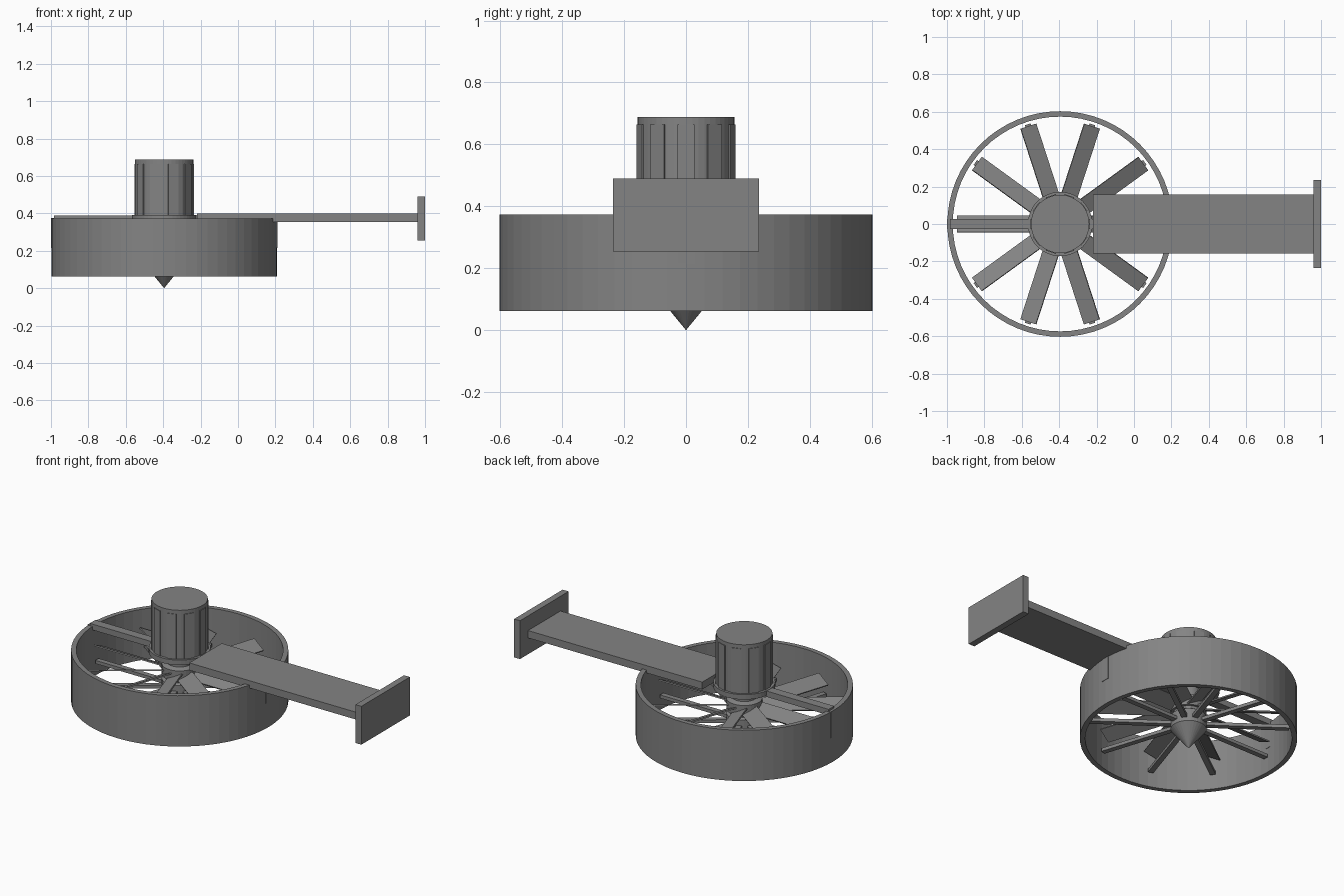
import bpy, bmesh
from math import pi, cos, sin, radians
from mathutils import Matrix

if "Cube" in bpy.data.objects:
    bpy.data.objects.remove(bpy.data.objects["Cube"])

CX = -0.395  # fan axis
dark = bpy.data.materials.new("dark_grey")
dark.diffuse_color = (0.23, 0.23, 0.23, 1)
dark.use_nodes = True
dark.node_tree.nodes["Principled BSDF"].inputs["Base Color"].default_value = dark.diffuse_color


def finish(name, bm):
    bmesh.ops.recalc_face_normals(bm, faces=bm.faces)
    me = bpy.data.meshes.new(name)
    bm.to_mesh(me)
    bm.free()
    me.materials.append(dark)
    ob = bpy.data.objects.new(name, me)
    bpy.context.collection.objects.link(ob)
    return ob


def add_box(bm, lo, hi, mat=Matrix.Identity(4)):
    size = [h - l for l, h in zip(lo, hi)]
    mid = [(h + l) / 2 for l, h in zip(lo, hi)]
    bmesh.ops.create_cube(bm, size=1, matrix=mat @ Matrix.Translation(mid)
                          @ Matrix.Diagonal((*size, 1)))


def box(name, lo, hi):
    bm = bmesh.new()
    add_box(bm, lo, hi)
    return finish(name, bm)


def lathe(name, profile, n, closed=False):
    """Revolve (radius, z) points about the fan axis."""
    bm = bmesh.new()
    rings = []
    for r, z in profile:
        if r == 0:
            rings.append([bm.verts.new((CX, 0, z))] * n)
        else:
            rings.append([bm.verts.new((CX + r * cos(2 * pi * i / n),
                                        r * sin(2 * pi * i / n), z)) for i in range(n)])
    pairs = list(zip(rings, rings[1:]))
    if closed:
        pairs.append((rings[-1], rings[0]))
    for a, b in pairs:
        for i in range(n):
            j = (i + 1) % n
            bm.faces.new(dict.fromkeys((a[i], a[j], b[j], b[i])))
    return finish(name, bm)


def radial(name, count, lo, hi, z, pitch=0):
    """Boxes repeated around the fan axis, twisted about their own length."""
    bm = bmesh.new()
    for i in range(count):
        mat = (Matrix.Translation((CX, 0, z)) @ Matrix.Rotation(2 * pi * i / count, 4, 'Z')
               @ Matrix.Rotation(pitch, 4, 'X'))
        add_box(bm, lo, hi, mat)
    return finish(name, bm)


# Duct
lathe("duct", [(0.603, 0.062), (0.603, 0.373), (0.574, 0.373), (0.574, 0.062)], 64, True)

# Spinner and hub
lathe("spinner_hub", [(0, 0), (0.1, 0.122), (0.1, 0.2), (0.085, 0.21), (0.085, 0.225),
                      (0.1, 0.225), (0.1, 0.29), (0.07, 0.3), (0.07, 0.37), (0, 0.37)], 32)

# Rotor blades above, straight spokes below
radial("rotor_blades", 10, (0.07, -0.048, -0.004), (0.55, 0.048, 0.004), 0.25, radians(25))
radial("lower_spokes", 10, (0.07, -0.016, -0.01), (0.56, 0.016, 0.01), 0.155)

# Motor with flange and raised side strips
lathe("motor_flange", [(0, 0.36), (0.172, 0.36), (0.172, 0.39), (0, 0.39)], 48)
lathe("motor", [(0, 0.385), (0.156, 0.385), (0.156, 0.688), (0, 0.688)], 48)
radial("motor_strips", 10, (0.13, -0.028, 0.39), (0.159, 0.028, 0.665), 0)

# Cross struts with clamps over the duct wall
for side, label in ((-1, "left"), (1, "right")):
    def span(a, b):
        return sorted((CX + side * a, CX + side * b))
    x0, x1 = span(0.15, 0.59)
    box(label + "_strut", (x0, -0.027, 0.352), (x1, 0.027, 0.388))
    x0, x1 = span(0.572, 0.605)
    box(label + "_clamp", (x0, -0.027, 0.215), (x1, 0.027, 0.376))

# Support arm and mounting plate
box("support_arm", (-0.22, -0.157, 0.355), (0.965, 0.157, 0.4))
box("mounting_plate", (0.96, -0.235, 0.255), (1.0, 0.235, 0.49))
